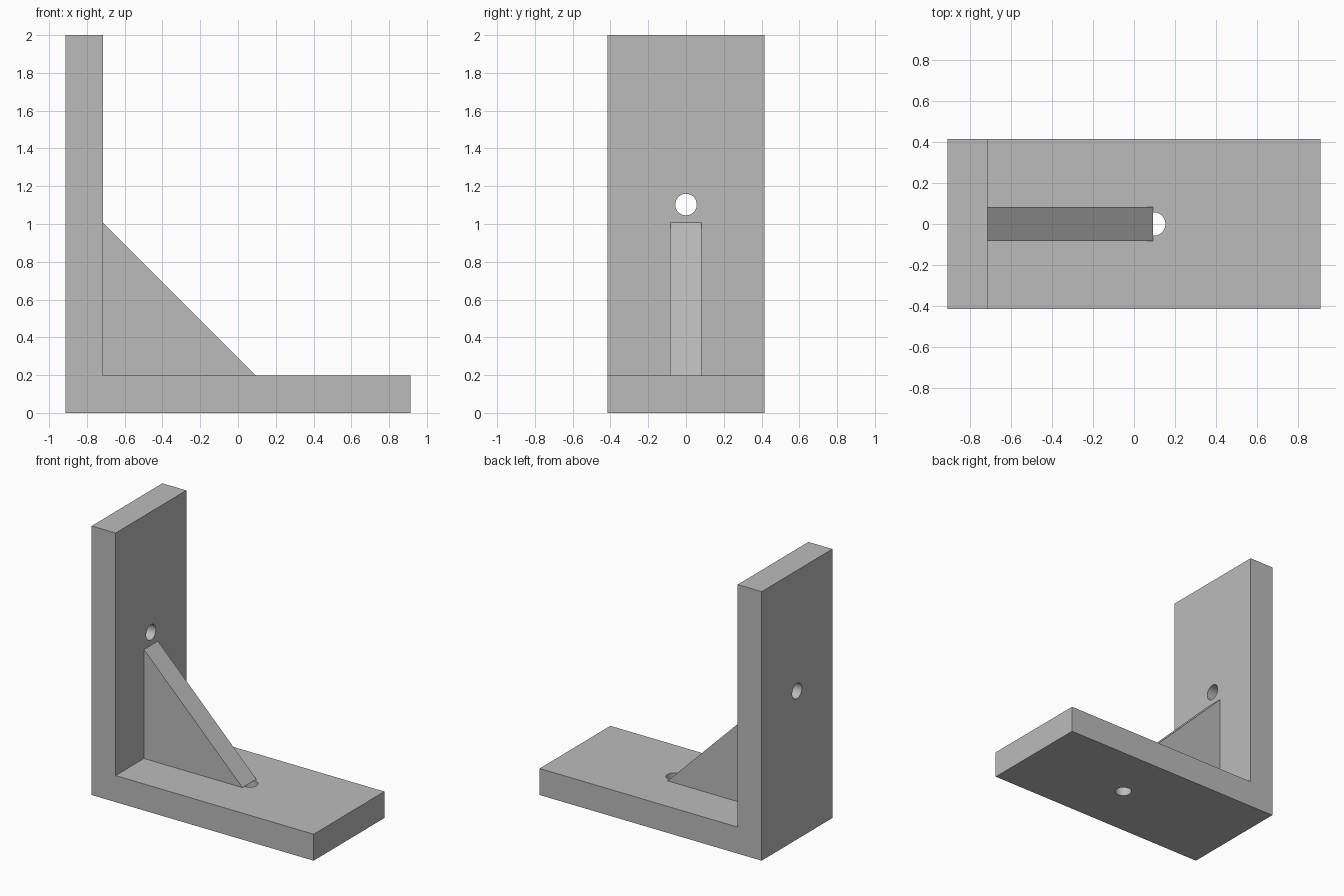
import bpy
import math

# Overall sizes
HALF_LENGTH, HALF_WIDTH, HEIGHT = 0.913, 0.415, 2.0
THICKNESS = 0.197
INNER_X = THICKNESS - HALF_LENGTH
RIB_LEG, RIB_HALF_WIDTH = 0.81, 0.082
HOLE_RADIUS = 0.057

cube = bpy.data.objects.get("Cube")
if cube:
    bpy.data.objects.remove(cube, do_unlink=True)

# Single grey finish
grey = bpy.data.materials.new("plain grey")
grey.use_nodes = True
colour = (0.5, 0.5, 0.5, 1)
grey.diffuse_color = colour
grey.node_tree.nodes["Principled BSDF"].inputs["Base Color"].default_value = colour


def extrude_profile(name, profile, half_width):
    """Extrude a counter-clockwise (x, z) outline along y."""
    n = len(profile)
    verts = [(x, y, z) for y in (-half_width, half_width) for x, z in profile]
    faces = [tuple(range(n)), tuple(reversed(range(n, 2 * n)))]
    faces += [(i, i + n, (i + 1) % n + n, (i + 1) % n) for i in range(n)]
    mesh = bpy.data.meshes.new(name)
    mesh.from_pydata(verts, [], faces)
    mesh.materials.append(grey)
    obj = bpy.data.objects.new(name, mesh)
    bpy.context.collection.objects.link(obj)
    return obj


def drill(target, name, location, rotation):
    """Cut a round through-hole, then remove the cutter."""
    bpy.ops.mesh.primitive_cylinder_add(
        vertices=48, radius=HOLE_RADIUS, depth=THICKNESS * 2,
        location=location, rotation=rotation)
    cutter = bpy.context.object
    cutter.name = name
    cutter.hide_render = True
    cutter.data.materials.append(grey)
    mod = target.modifiers.new(name, "BOOLEAN")
    mod.operation = "DIFFERENCE"
    mod.solver = "EXACT"
    mod.object = cutter
    bpy.ops.object.select_all(action="DESELECT")
    target.select_set(True)
    bpy.context.view_layer.objects.active = target
    bpy.ops.object.modifier_apply(modifier=mod.name)
    bpy.data.objects.remove(cutter, do_unlink=True)


# L-shaped bracket body
body = extrude_profile("bracket_body", [
    (-HALF_LENGTH, 0), (HALF_LENGTH, 0), (HALF_LENGTH, THICKNESS),
    (INNER_X, THICKNESS), (INNER_X, HEIGHT), (-HALF_LENGTH, HEIGHT)], HALF_WIDTH)

# Screw holes in the upright and the base
drill(body, "upright_hole", (INNER_X - THICKNESS / 2, 0, 1.103), (0, math.pi / 2, 0))
drill(body, "base_hole", (0.097, 0, THICKNESS / 2), (0, 0, 0))
bpy.ops.object.shade_smooth_by_angle(angle=math.radians(30))

# Triangular stiffening rib in the inner corner
extrude_profile("stiffening_rib", [
    (INNER_X, THICKNESS), (INNER_X + RIB_LEG, THICKNESS),
    (INNER_X, THICKNESS + RIB_LEG)], RIB_HALF_WIDTH)
